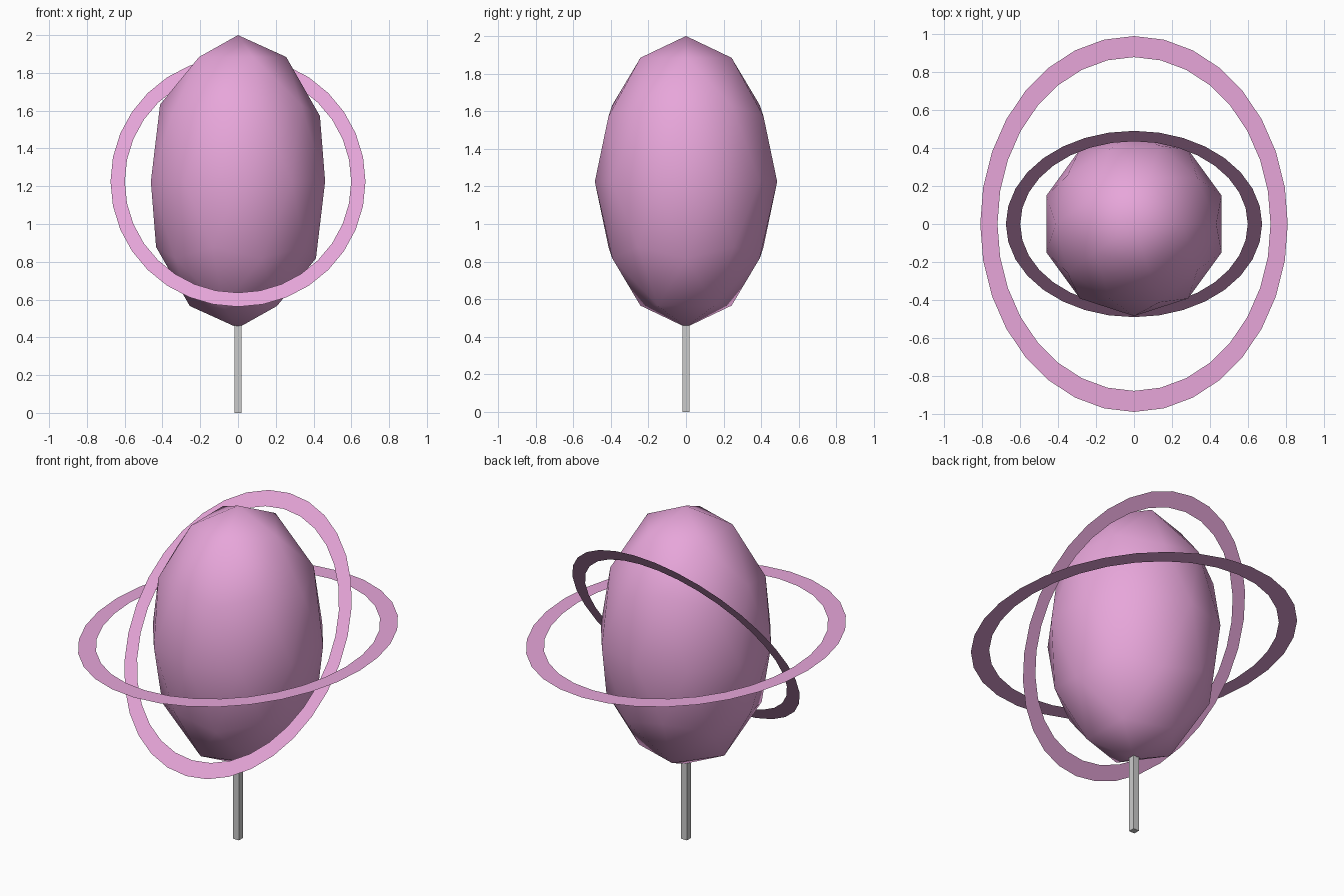
import bpy, bmesh, math
from mathutils import Matrix

if "Cube" in bpy.data.objects:
    bpy.data.objects.remove(bpy.data.objects["Cube"])

MID = 1.225  # height of the body centre

pink = bpy.data.materials.new("pink")
pink.diffuse_color = (0.8, 0.38, 0.7, 1)
pink.use_nodes = True
pink.node_tree.nodes["Principled BSDF"].inputs["Base Color"].default_value = pink.diffuse_color


def make(name, bm, mat=None, smooth=False):
    me = bpy.data.meshes.new(name)
    bm.to_mesh(me)
    bm.free()
    for p in me.polygons:
        p.use_smooth = smooth
    if mat:
        me.materials.append(mat)
    ob = bpy.data.objects.new(name, me)
    bpy.context.collection.objects.link(ob)
    return ob


def ring(name, rx, ry, tilt, n=32, inner=0.888):
    # flat oval band without thickness, tilted about x
    bm = bmesh.new()
    loops = []
    for k in (1, inner):
        loops.append([bm.verts.new((k * rx * math.sin(2 * math.pi * i / n),
                                    k * ry * math.cos(2 * math.pi * i / n), 0))
                      for i in range(n)])
    out, inn = loops
    for i in range(n):
        j = (i + 1) % n
        bm.faces.new((out[i], inn[i], inn[j], out[j]))
    ob = make(name, bm, pink)
    ob.location.z = MID
    ob.rotation_euler.x = math.radians(tilt)
    return ob


# Body: stretched low-poly icosphere
bm = bmesh.new()
bmesh.ops.create_icosphere(bm, subdivisions=2, radius=1,
                           matrix=Matrix.Translation((0, 0, MID)) @ Matrix.Diagonal((0.485, 0.485, 0.775, 1)))
make("body", bm, pink, smooth=True)

# Rings: one level, one smaller and tilted up at the back
ring("level_ring", 0.81, 0.99, 0)
ring("tilted_ring", 0.675, 0.825, 53.5)

# Stick: thin square post from the ground into the body tip
bm = bmesh.new()
bmesh.ops.create_cube(bm, size=1, matrix=Matrix.Translation((0, 0, 0.235)) @ Matrix.Diagonal((0.038, 0.038, 0.47, 1)))
make("stick", bm)
